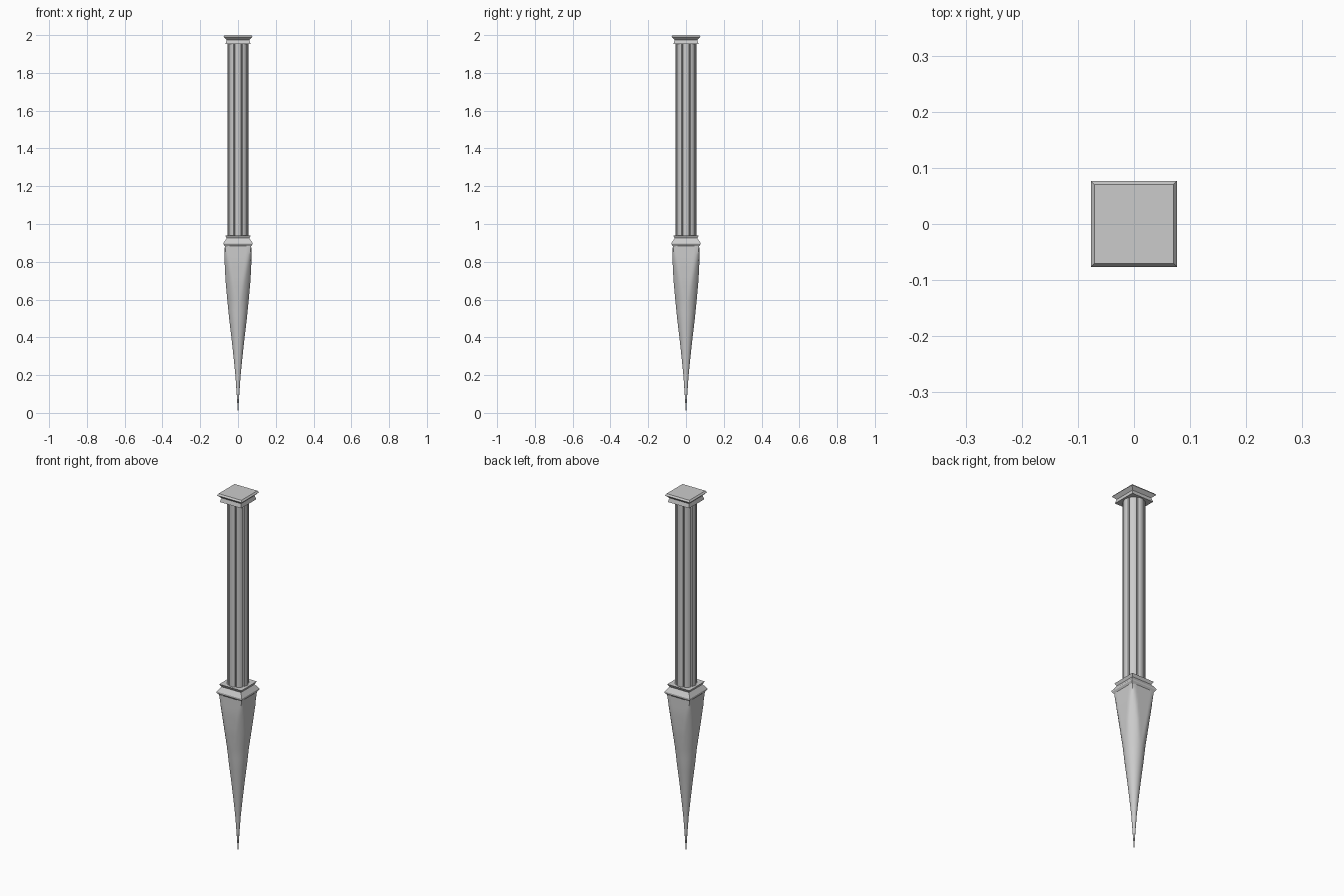
import bpy
import bmesh
from math import cos, sin, pi, radians

cube = bpy.data.objects.get("Cube")
if cube:
    bpy.data.objects.remove(cube, do_unlink=True)

# Single stone grey
grey = bpy.data.materials.new("stone_grey")
grey.use_nodes = True
COLOUR = (0.6, 0.6, 0.6, 1)
grey.diffuse_color = COLOUR
grey.node_tree.nodes["Principled BSDF"].inputs["Base Color"].default_value = COLOUR


def loft(name, rings, smooth=None):
    """Skin a stack of equal-sized rings, bottom to top, and cap both ends."""
    bm = bmesh.new()
    loops = [[bm.verts.new(p) for p in ring] for ring in rings]
    count = len(loops[0])
    for low, high in zip(loops, loops[1:]):
        for i in range(count):
            j = (i + 1) % count
            bm.faces.new((low[i], low[j], high[j], high[i]))
    bm.faces.new(loops[0][::-1])
    bm.faces.new(loops[-1])
    mesh = bpy.data.meshes.new(name)
    bm.to_mesh(mesh)
    bm.free()
    mesh.materials.append(grey)
    obj = bpy.data.objects.new(name, mesh)
    bpy.context.collection.objects.link(obj)
    if smooth:
        bpy.ops.object.select_all(action="DESELECT")
        obj.select_set(True)
        bpy.context.view_layer.objects.active = obj
        bpy.ops.object.shade_smooth_by_angle(angle=radians(smooth))
    return obj


def square(half, z):
    return [(x * half, y * half, z) for x, y in ((-1, -1), (1, -1), (1, 1), (-1, 1))]


def lerp_table(table, z):
    for (z0, a), (z1, b) in zip(table, table[1:]):
        if z <= z1:
            return a + (b - a) * (z - z0) / (z1 - z0)
    return table[-1][1]


# Square mouldings: top cap and middle collar
loft("top_cap", [square(h, z) for h, z in
                 ((0.066, 1.953), (0.06, 1.975), (0.077, 1.991), (0.07, 2.0))])
loft("middle_collar", [square(h, z) for h, z in
                       ((0.068, 0.88), (0.077, 0.893), (0.077, 0.9),
                        (0.06, 0.925), (0.068, 0.94))])

# Shaft: eight shallow convex faces separated by narrow grooves
LOBES = 8
outline = []
for k in range(LOBES):
    centre = 2 * pi * k / LOBES
    for t, r in ((-0.5, 0.046), (-0.4, 0.054), (-0.2, 0.056),
                 (0, 0.056), (0.2, 0.056), (0.4, 0.054)):
        a = centre + t * 2 * pi / LOBES
        outline.append((r * cos(a), r * sin(a)))
loft("fluted_shaft", [[(x, y, z) for x, y in outline] for z in (0.93, 1.96)], 30)

# Spike: square at the collar, turning round lower down, then a fine point
HALF_WIDTH = ((0, 0.0005), (0.1, 0.007), (0.2, 0.014), (0.3, 0.024), (0.4, 0.035),
              (0.5, 0.047), (0.6, 0.057), (0.7, 0.066), (0.8, 0.071), (0.89, 0.07))
SIDES, STEPS, TOP, KNEE = 48, 36, 0.89, 0.47


def spike_ring(z):
    half = lerp_table(HALF_WIDTH, z)
    corner = max(half, 0.04 + 0.058 * (z - KNEE) / (TOP - KNEE))
    ring = []
    for i in range(SIDES):
        a = 2 * pi * i / SIDES
        r = min(half / max(abs(cos(a)), abs(sin(a))), corner)
        ring.append((r * cos(a), r * sin(a), z))
    return ring


loft("pointed_spike", [spike_ring(TOP * i / STEPS) for i in range(STEPS + 1)], 35)
